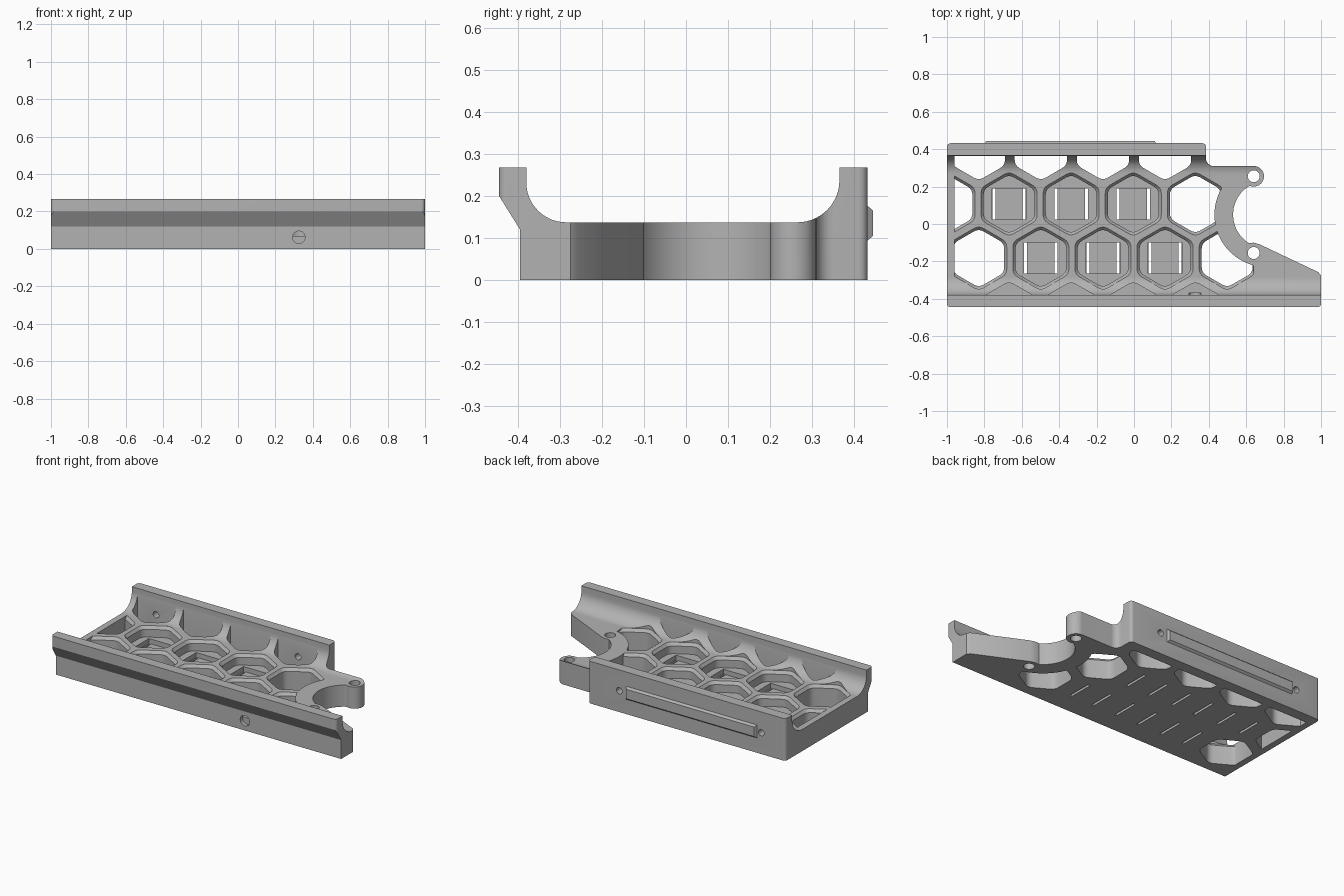
import bpy, bmesh
from math import sin, cos, pi, radians
from mathutils import Vector

cube = bpy.data.objects.get("Cube")
if cube:
    bpy.data.objects.remove(cube, do_unlink=True)

grey = bpy.data.materials.new("plain grey")
grey.use_nodes = True
grey.diffuse_color = (0.45, 0.45, 0.45, 1)
grey.node_tree.nodes["Principled BSDF"].inputs["Base Color"].default_value = (0.45, 0.45, 0.45, 1)


def arc(cx, cy, r, a0, a1, n=24):
    angles = [radians(a0 + (a1 - a0) * i / n) for i in range(n + 1)]
    return [(cx + r * cos(a), cy + r * sin(a)) for a in angles]


def rounded(points, r, n=4):
    """Round every corner of a polygon."""
    out = []
    for i, p in enumerate(points):
        p = Vector(p)
        a = p + (Vector(points[i - 1]) - p).normalized() * r
        b = p + (Vector(points[(i + 1) % len(points)]) - p).normalized() * r
        for k in range(n + 1):
            t = k / n
            out.append(tuple(a * (1 - t) ** 2 + p * 2 * t * (1 - t) + b * t * t))
    return out


def hexagon(cx, cy, half):
    r = half / cos(pi / 6)
    return rounded([(cx + r * sin(i * pi / 3), cy + r * cos(i * pi / 3)) for i in range(6)], 0.03)


def add_loft(bm, layers, axis="z"):
    """Join equal outlines placed at successive heights along an axis."""
    place = {"z": lambda p, h: (p[0], p[1], h),
             "x": lambda p, h: (h, p[0], p[1]),
             "y": lambda p, h: (p[0], h, p[1])}[axis]
    rings = [[bm.verts.new(place(p, h)) for p in pts] for pts, h in layers]
    bm.faces.new(rings[0][::-1])
    bm.faces.new(rings[-1])
    for low, high in zip(rings, rings[1:]):
        for i in range(len(low)):
            j = (i + 1) % len(low)
            bm.faces.new((low[i], low[j], high[j], high[i]))


def make(name, lofts):
    bm = bmesh.new()
    for layers, axis in lofts:
        add_loft(bm, layers, axis)
    bmesh.ops.recalc_face_normals(bm, faces=bm.faces)
    mesh = bpy.data.meshes.new(name)
    bm.to_mesh(mesh)
    bm.free()
    mesh.materials.append(grey)
    ob = bpy.data.objects.new(name, mesh)
    bpy.context.collection.objects.link(ob)
    return ob


def boolean(ob, tool, operation):
    mod = ob.modifiers.new("cut", "BOOLEAN")
    mod.operation, mod.object, mod.solver = operation, tool, "EXACT"
    bpy.context.view_layer.objects.active = ob
    bpy.ops.object.modifier_apply(modifier=mod.name)
    bpy.data.objects.remove(tool, do_unlink=True)


def prism(points, low, high, axis="z"):
    return ([(points, low), (points, high)], axis)


def box(x0, x1, y0, y1):
    return [(x0, y0), (x1, y0), (x1, y1), (x0, y1)]


TOP, WALL = 0.137, 0.267

# Tray section: two walls with curved inner feet
section = [(-0.395, 0), (0.432, 0), (0.432, WALL), (0.365, WALL)]
section += arc(0.265, 0.237, 0.1, 0, -90, 14)
section += arc(-0.285, 0.232, 0.095, -90, -180, 14)
section += [(-0.38, WALL), (-0.445, WALL), (-0.445, 0.2), (-0.395, 0.12)]
tray = make("tray", [prism(section, -1, 1, "x")])

# Plan outline with the hooked arm and tapered front foot
outline = arc(-0.98, -0.425, 0.02, 180, 270, 5) + arc(0.98, -0.425, 0.02, 270, 360, 5)
outline += [(1, -0.275), (0.985, -0.257), (0.67, -0.108), (0.64, -0.1)]
outline += arc(0.71, 0.05, 0.18, 237, 123, 32)
outline += arc(0.64, 0.255, 0.055, -110, 90, 20)
outline += arc(0.425, 0.35, 0.04, 270, 180, 6)
outline += arc(0.365, 0.412, 0.02, 0, 90, 5) + arc(-0.98, 0.412, 0.02, 90, 180, 5)
boolean(tray, make("plan_outline", [prism(outline, -0.1, 0.5)]), "INTERSECT")

# Honeycomb: through cells, blind pockets and wall-side cells
PITCH, Y_BACK, Y_FRONT = 0.332, 0.107, -0.182
ROW = PITCH * cos(pi / 6)
POCKET = 0.07
back_x = [-1.0 + PITCH * i for i in range(5)]
front_x = [-0.83 + PITCH * i for i in range(5)]
cells, blind = [], []


def flared(cx, cy, bottom):
    small, wide = hexagon(cx, cy, 0.136), hexagon(cx, cy, 0.15)
    return ([(small, bottom), (small, TOP - 0.018), (wide, TOP), (wide, 0.3)], "z")


for i in range(5):
    for row, x, y in ((0, back_x[i], Y_BACK), (1, front_x[i], Y_FRONT)):
        is_blind = 1 <= i <= 3
        cells.append(flared(x, y, POCKET if is_blind else -0.05))
        if is_blind:
            blind.append((x, y))
for x in front_x[:4]:
    cells.append(prism(hexagon(x, Y_BACK + ROW, 0.14), -0.05, 0.4))
for x in back_x[1:]:
    cells.append(prism(hexagon(x, Y_FRONT - ROW, 0.14), POCKET, 0.4))
cutter = make("cell_cutter", cells)

# Keep cells inside the rim, the walls and the curved arm
region = [(-0.96, -0.379), (0.64, -0.379)] + arc(0.71, 0.05, 0.28, 255, 118, 30)
region += [(0.4, 0.364), (-0.96, 0.364)]
boolean(cutter, make("cell_region", [prism(region, -0.2, 0.6)]), "INTERSECT")
boolean(tray, cutter, "DIFFERENCE")

# Square recesses in the pockets, then a pair of slits through each
recesses, slits = [], []
for x, y in blind:
    recesses.append(prism(box(x - 0.09, x + 0.09, y - 0.083, y + 0.083), 0.04, 0.1))
    for side in (-1, 1):
        cx = x + side * 0.081
        slits.append(prism(box(cx - 0.008, cx + 0.008, y - 0.082, y + 0.082), -0.05, 0.09))
boolean(tray, make("recess_cutter", recesses), "DIFFERENCE")
boolean(tray, make("slit_cutter", slits), "DIFFERENCE")

# Screw holes: arm, back wall and front face
holes = [prism(arc(0.64, y, 0.032, 0, 345, 23), -0.1, 0.3) for y in (0.255, -0.155)]
holes += [prism(arc(x, 0.135, 0.02, 0, 345, 23), 0.34, 0.5, "y") for x in (-0.83, 0.166)]
holes.append(prism(arc(0.325, 0.062, 0.033, 0, 345, 23), -0.5, -0.37, "y"))
boolean(tray, make("hole_cutter", holes), "DIFFERENCE")

# Raised strip on the back wall with sloping edges
strip = make("back_strip", [([(box(-0.8, 0.12, 0.092, 0.178), 0.43),
                              (box(-0.79, 0.11, 0.105, 0.165), 0.445)], "y")])

for ob in (tray, strip):
    bpy.ops.object.select_all(action="DESELECT")
    ob.select_set(True)
    bpy.context.view_layer.objects.active = ob
    bpy.ops.object.shade_smooth_by_angle(angle=radians(30))
